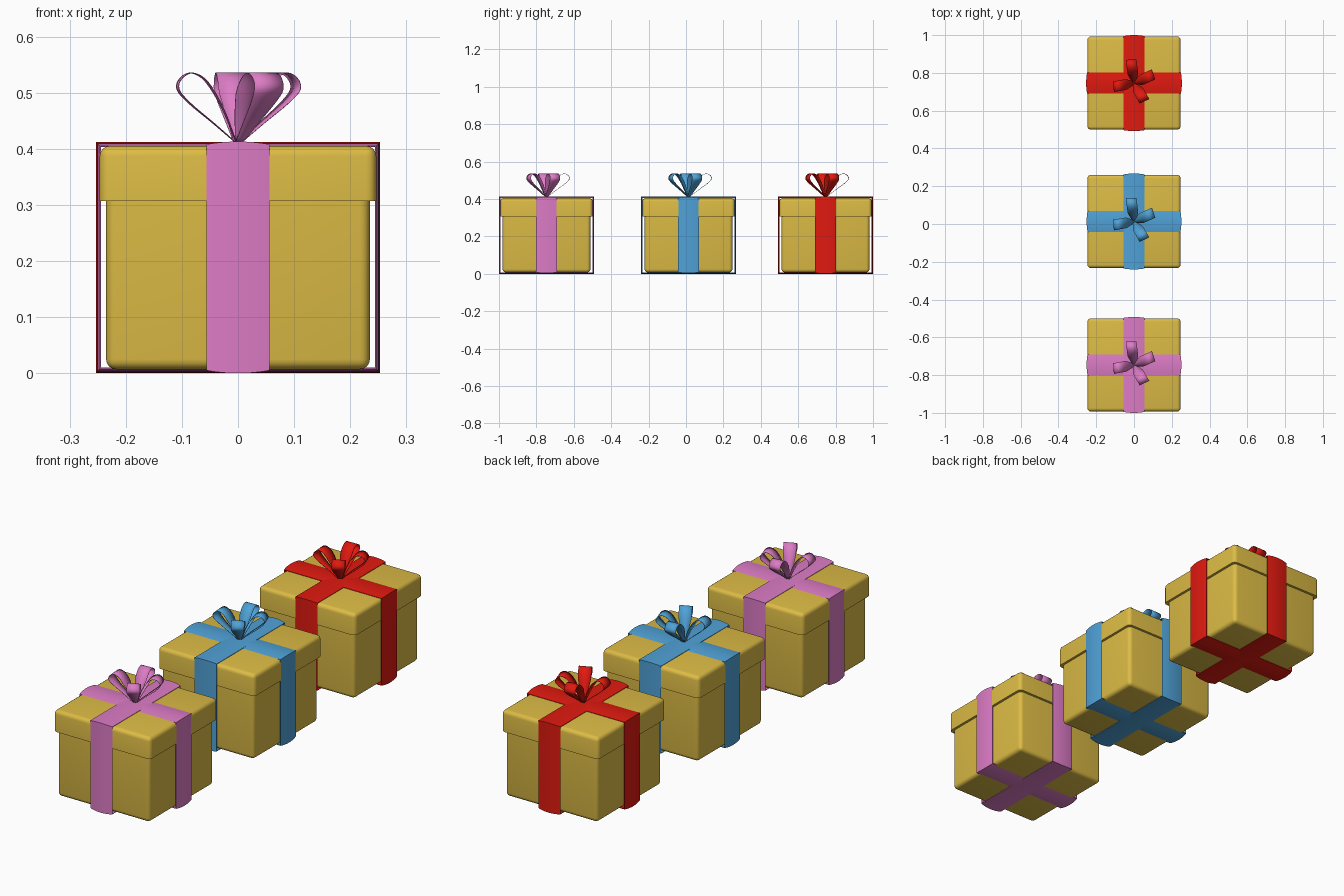
import bpy, bmesh
from math import radians, cos, sin
from mathutils import Vector, Matrix

if "Cube" in bpy.data.objects:
    bpy.data.objects.remove(bpy.data.objects["Cube"])


def material(name, color):
    m = bpy.data.materials.new(name)
    m.diffuse_color = (*color, 1)
    m.use_nodes = True
    m.node_tree.nodes["Principled BSDF"].inputs["Base Color"].default_value = m.diffuse_color
    return m


def finish(bm, name, mat, loc, angle=35):
    bmesh.ops.recalc_face_normals(bm, faces=bm.faces)
    me = bpy.data.meshes.new(name)
    bm.to_mesh(me)
    bm.free()
    ob = bpy.data.objects.new(name, me)
    bpy.context.collection.objects.link(ob)
    ob.location = loc
    me.materials.append(mat)
    bpy.ops.object.select_all(action='DESELECT')
    ob.select_set(True)
    bpy.context.view_layer.objects.active = ob
    bpy.ops.object.shade_smooth_by_angle(angle=radians(angle))
    return ob


def rounded_box(name, half, z0, z1, mat, loc, flat_z):
    """Box with every edge rounded except those around the face at flat_z."""
    bm = bmesh.new()
    bmesh.ops.create_cube(bm, size=1)
    for v in bm.verts:
        v.co = (v.co.x * 2 * half, v.co.y * 2 * half, z0 if v.co.z < 0 else z1)
    edges = [e for e in bm.edges
             if not all(abs(v.co.z - flat_z) < 1e-5 for v in e.verts)]
    bmesh.ops.bevel(bm, geom=edges, offset=0.018, segments=4, profile=0.5,
                    affect='EDGES', clamp_overlap=True)
    return finish(bm, name, mat, loc)


def grid_skin(bm, rows, closed):
    """Join rows of points with quads."""
    vs = [[bm.verts.new(p) for p in row] for row in rows]
    n = len(vs)
    for i in range(n if closed else n - 1):
        a, b = vs[i], vs[(i + 1) % n]
        for j in range(len(a) - 1):
            bm.faces.new((a[j], b[j], b[j + 1], a[j + 1]))


def wrap_ribbon(name, half, z0, z1, turn, mat, loc):
    """Closed band around the box, slightly bowed across its width."""
    bm = bmesh.new()
    steps = [i / 4 - 1 for i in range(9)]
    rows = []
    for sx, top in ((-1, 0), (1, 0), (1, 1), (-1, 1)):
        row = []
        for s in steps:
            d = 0.005 * s * s
            row.append(Vector((sx * (half - d), 0.056 * s, z1 - d if top else z0 + d)))
        rows.append(row)
    # inner skin closes the band's thickness
    for row in rows:
        inner = [Vector((p.x - 0.002 * (1 if p.x > 0 else -1), p.y,
                         p.z + (0.002 if p.z < 0.2 else -0.002))) for p in row]
        row += inner[::-1] + [row[0]]
    grid_skin(bm, rows, True)
    bmesh.ops.remove_doubles(bm, verts=bm.verts, dist=1e-6)
    bmesh.ops.rotate(bm, verts=bm.verts, cent=(0, 0, 0),
                     matrix=Matrix.Rotation(radians(turn), 3, 'Z'))
    return finish(bm, name, mat, loc)


# teardrop outline of one bow loop: (outward, up)
LOOP = [(0.004, 0), (0.045, 0.034), (0.09, 0.07), (0.112, 0.095), (0.106, 0.115),
        (0.085, 0.124), (0.058, 0.108), (0.028, 0.06), (0.003, 0)]


def smooth_path(pts, sub=4):
    out = []
    P = [Vector(p) for p in pts]
    P = [2 * P[0] - P[1]] + P + [2 * P[-1] - P[-2]]
    for i in range(1, len(P) - 2):
        a, b, c, d = P[i - 1:i + 3]
        for k in range(sub):
            t = k / sub
            out.append(0.5 * (2 * b + (c - a) * t + (2 * a - 5 * b + 4 * c - d) * t * t
                              + (3 * b - a - 3 * c + d) * t ** 3))
    return out + [P[-2]]


def bow(name, mat, loc):
    bm = bmesh.new()
    path = smooth_path(LOOP)
    for deg, size in ((24, 1.0), (97, 1.1), (190, 0.97), (300, 0.98)):
        ca, sa = cos(radians(deg)), sin(radians(deg))
        rows = []
        for p in path:
            w = 0.007 + 0.021 * min(1, p.y / 0.09)
            row = []
            for s in (-1, 0, 1):
                r = p.x * size
                # the trailing edge leans outward for a slight twist
                r += 0.10 * s * w
                t = s * w
                row.append((r * ca - t * sa, r * sa + t * ca, p.y))
            rows.append(row)
        grid_skin(bm, rows, False)
    ob = finish(bm, name, mat, loc, 50)
    mod = ob.modifiers.new("thickness", 'SOLIDIFY')
    mod.thickness = 0.0015
    mod.offset = 0
    return ob


gold = material("gold_paper", (0.72, 0.50, 0.06))
gifts = [
    ("pink", (0.72, 0.20, 0.56), -0.746, 0.251),
    ("blue", (0.08, 0.36, 0.68), 0.0135, 0.251),
    ("red", (0.75, 0.01, 0.005), 0.746, 0.2535),
]
for color, rgb, y, half in gifts:
    mat = material(color + "_ribbon", rgb)
    at = (0, y, 0)
    lift = 0.254 - half
    rounded_box(color + "_gift_body", 0.235, 0.007, 0.32, gold, at, 0.32)
    rounded_box(color + "_gift_lid", 0.2465, 0.307, 0.405, gold, at, 0.307)
    wrap_ribbon(color + "_ribbon_across", half, lift, 0.413 - lift, 0, mat, at)
    wrap_ribbon(color + "_ribbon_front_to_back", 0.254, 0, 0.413, 90, mat, at)
    bow(color + "_bow", mat, (0, y, 0.411))
